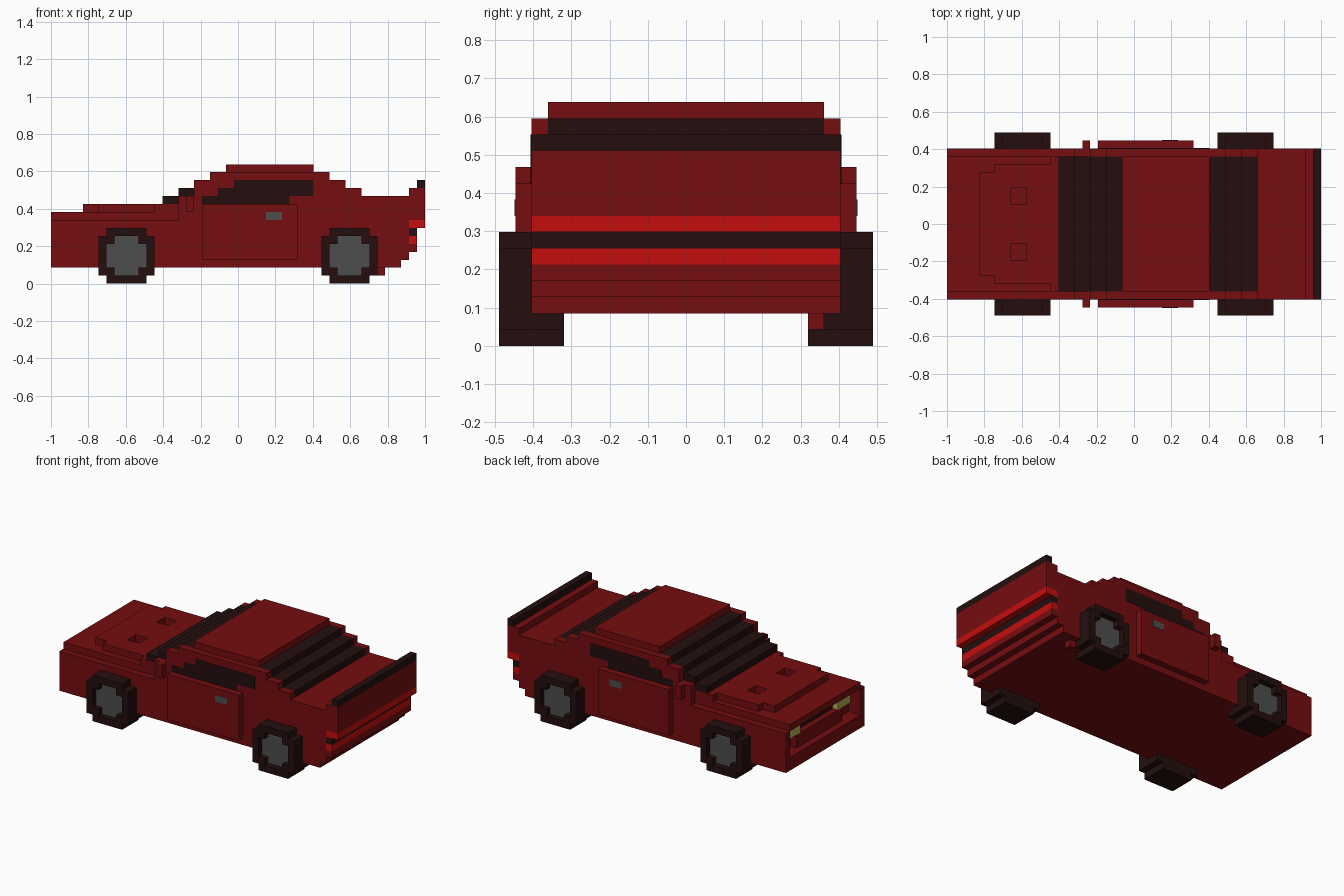
import bpy, bmesh

old = bpy.data.objects.get("Cube")
if old:
    bpy.data.objects.remove(old, do_unlink=True)

V = 2 / 47  # size of one block; the car is 47 blocks long, nose at -x


def material(name, rgb):
    m = bpy.data.materials.new(name)
    m.use_nodes = True
    m.diffuse_color = (*rgb, 1)
    for n in m.node_tree.nodes:
        if n.type == 'BSDF_PRINCIPLED':
            n.inputs["Base Color"].default_value = (*rgb, 1)
            n.inputs["Roughness"].default_value = 0.8
    return m


RED = material("dark red paint", (0.18, 0.004, 0.005))
BRIGHT = material("bright red lamp", (0.56, 0.004, 0.004))
DARK = material("near black", (0.018, 0.0045, 0.0045))
GREY = material("rim grey", (0.075, 0.075, 0.075))
YELLOW = material("headlamp yellow", (0.45, 0.43, 0.08))


def extrude(bm, outline, y0, y1):
    """Extrude an (x, z) outline given in blocks from y0 to y1."""
    face = bm.faces.new([bm.verts.new((-1 + x * V, y0 * V, z * V)) for x, z in outline])
    ret = bmesh.ops.extrude_face_region(bm, geom=[face])
    verts = [g for g in ret["geom"] if isinstance(g, bmesh.types.BMVert)]
    bmesh.ops.translate(bm, verts=verts, vec=(0, (y1 - y0) * V, 0))


def part(name, mat, pieces, mirror=False):
    """One object from (outline, y0, y1) pieces, optionally on both sides."""
    bm = bmesh.new()
    for outline, y0, y1 in pieces:
        extrude(bm, outline, y0, y1)
        if mirror:
            extrude(bm, outline, -y1, -y0)
    bmesh.ops.recalc_face_normals(bm, faces=bm.faces)
    mesh = bpy.data.meshes.new(name)
    bm.to_mesh(mesh)
    bm.free()
    mesh.materials.append(mat)
    ob = bpy.data.objects.new(name, mesh)
    bpy.context.collection.objects.link(ob)
    return ob


def rect(x0, x1, z0, z1):
    return [(x0, z0), (x1, z0), (x1, z1), (x0, z1)]


def box(x0, x1, y0, y1, z0, z1):
    return rect(x0, x1, z0, z1), y0, y1


def wide(x0, x1, z0, z1, half=9.5):
    return box(x0, x1, -half, half, z0, z1)


def stepped(steps):
    """Outline with a stair top from (start x, height), and the tucked-in tail."""
    pts = [(steps[0][0], 2)]
    for (x, z), nxt in zip(steps, steps[1:] + [(45, 0)]):
        pts += [(x, z), (nxt[0], z)]
    return pts + [(45, 3), (44, 3), (44, 2)]


# Body: centre core and one-block side walls
core = [(2, 9), (14, 10), (16, 11), (18, 12), (20, 13), (22, 15), (33, 13), (35, 12), (37, 11)]
wall = [(0, 8), (16, 11), (18, 13), (20, 14), (35, 13), (37, 12), (39, 11)]
part("body_core", RED, [(stepped(core), -8.5, 8.5)])
part("side_wall", RED, [(stepped(wall), 8.5, 9.5)], mirror=True)

# Nose: frame around a recessed grille, with lamps
part("nose_frame", RED, [wide(0, 2, 2, 4, 8.5), wide(0, 2, 8, 9, 8.5)])
part("front_bumper", RED, [wide(1, 2, 4, 6, 5.5)])
part("grille", DARK, [wide(1.9, 2.1, 6, 8, 8.5)])
part("headlamps", YELLOW, [box(1, 2, 4.5, 7.5, 6, 8)], mirror=True)

# Raised bonnet with two vent pits
part("bonnet", RED, [wide(4, 6, 9, 10, 6.5), wide(6, 8, 9, 10, 7.5),
                     wide(8, 10, 9, 10, 2.5), box(8, 10, 4.5, 7.5, 9, 10),
                     box(8, 10, -7.5, -4.5, 9, 10),
                     wide(10, 13, 9, 10, 7.5), wide(13, 14, 9, 10, 8.5)])

# Stepped glass
part("windscreen", DARK, [wide(14 + 2 * i, 16 + 2 * i, 10 + i, 11 + i, 8.5) for i in range(4)])
part("rear_window", DARK, [wide(33 + 2 * i, 35 + 2 * i, 13 - i, 14 - i, 8.5) for i in range(3)])
part("side_windows", DARK, [box(19, 30, 9.4, 9.55, 10, 11), box(21, 33, 9.4, 9.55, 11, 12),
                            box(23, 33, 9.4, 9.55, 12, 13)], mirror=True)

# Doors, handles and mirrors
part("doors", RED, [box(19, 31, 9.5, 10.5, 3, 10)], mirror=True)
part("door_handles", GREY, [box(27, 29, 10.4, 10.55, 8, 9)], mirror=True)
part("mirrors", RED, [box(17, 18, 9.5, 10.5, 9, 11)], mirror=True)

# Tail: panel, lamp strips and spoiler
part("tail_panel", RED, [wide(45, 46, 8, 12), wide(46, 47, 8, 12), wide(45, 46, 4, 5)])
part("tail_lamps", BRIGHT, [wide(45, 47, 7, 8), wide(45, 46, 5, 6)])
part("tail_strip", DARK, [wide(45, 46, 6, 7)])
part("spoiler", DARK, [wide(46, 47, 12, 13)])
part("exhaust", RED, [box(40, 42, 7.5, 8.5, 1, 2)])


# Wheels: notched block discs with a sunken rim
def disc(x, z, n):
    """Square of n blocks with its four corner blocks removed."""
    return [(x + 1, z), (x + n - 1, z), (x + n - 1, z + 1), (x + n, z + 1),
            (x + n, z + n - 1), (x + n - 1, z + n - 1), (x + n - 1, z + n),
            (x + 1, z + n), (x + 1, z + n - 1), (x, z + n - 1), (x, z + 1), (x + 1, z + 1)]


for label, x in (("front", 6), ("rear", 34)):
    ring = [box(x + 1, x + 6, 10.5, 11.5, 0, 1), box(x + 1, x + 6, 10.5, 11.5, 6, 7),
            box(x, x + 1, 10.5, 11.5, 1, 6), box(x + 6, x + 7, 10.5, 11.5, 1, 6)]
    ring += [box(x + a, x + a + 1, 10.5, 11.5, b, b + 1) for a in (1, 5) for b in (1, 5)]
    part(label + "_tyres", DARK, [(disc(x, 0, 7), 7.5, 10.5)] + ring, mirror=True)
    part(label + "_rims", GREY, [(disc(x + 1, 1, 5), 10.4, 10.6)], mirror=True)
